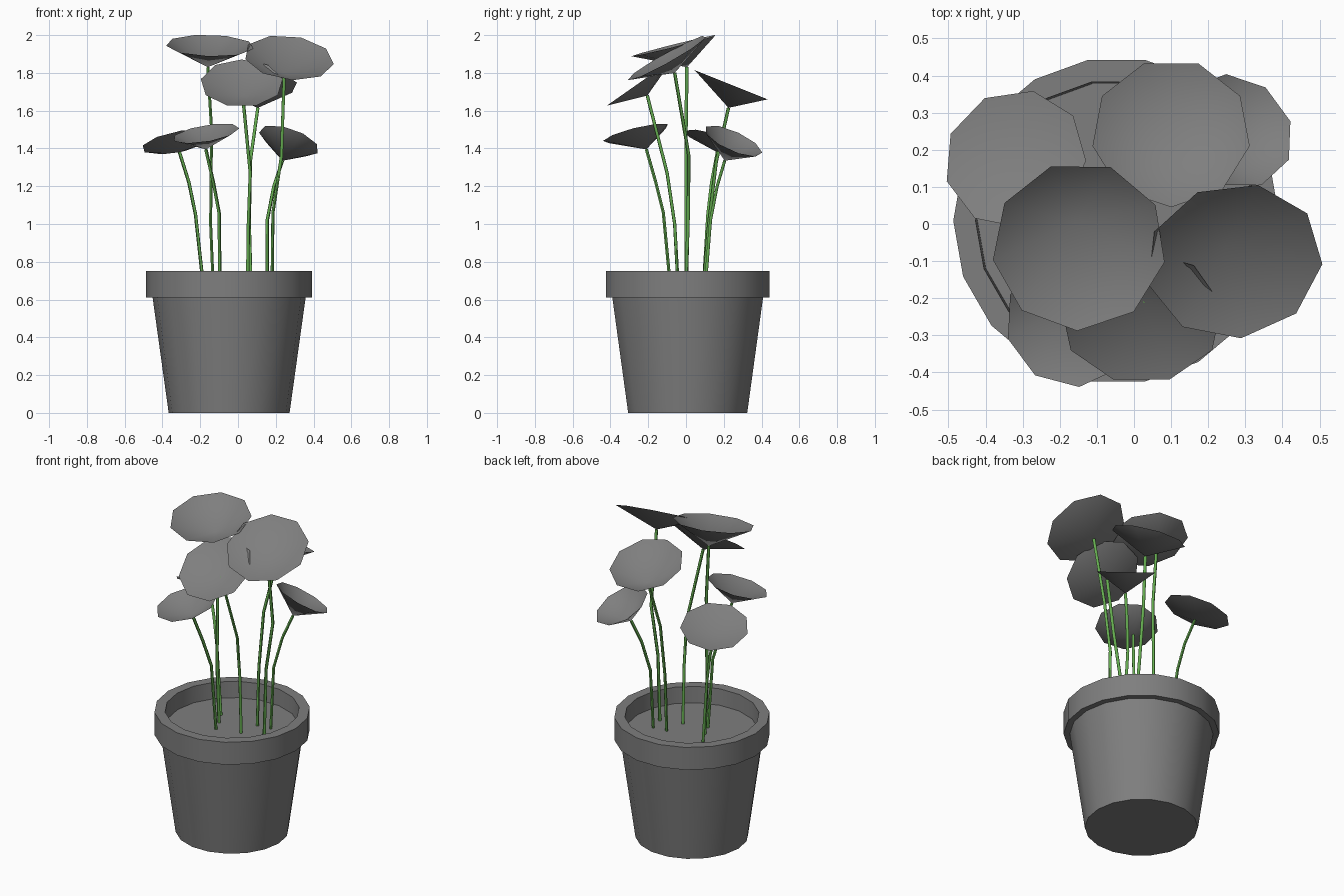
import bpy, bmesh, math
from mathutils import Vector

cube = bpy.data.objects.get("Cube")
if cube:
    bpy.data.objects.remove(cube)


def material(name, color):
    mat = bpy.data.materials.new(name)
    mat.use_nodes = True
    mat.diffuse_color = color
    mat.node_tree.nodes["Principled BSDF"].inputs["Base Color"].default_value = color
    return mat


GREY = material("grey", (0.21, 0.21, 0.21, 1))
GREEN = material("stem green", (0.13, 0.42, 0.08, 1))


def add_object(name, data, mat, angle=30):
    obj = bpy.data.objects.new(name, data)
    bpy.context.collection.objects.link(obj)
    data.materials.append(mat)
    bpy.ops.object.select_all(action="DESELECT")
    obj.select_set(True)
    bpy.context.view_layer.objects.active = obj
    if obj.type == "CURVE":
        bpy.ops.object.convert(target="MESH")
    bpy.ops.object.shade_smooth_by_angle(angle=math.radians(angle))
    return obj


def bridge(bm, low, high):
    n = len(low)
    for i in range(n):
        j = (i + 1) % n
        bm.faces.new((low[i], low[j], high[j], high[i]))


# Pot: one turned profile from the base, over the rim, down to the soil
def build_pot(profile, sides, x, y):
    bm = bmesh.new()
    rings = []
    for r, z in profile:
        angles = [math.tau * i / sides for i in range(sides)]
        rings.append([bm.verts.new((x + r * math.cos(a), y + r * math.sin(a), z))
                      for a in angles])
    for low, high in zip(rings, rings[1:]):
        bridge(bm, low, high)
    bm.faces.new(rings[0][::-1])
    bm.faces.new(rings[-1])
    mesh = bpy.data.meshes.new("pot")
    bm.to_mesh(mesh)
    bm.free()
    add_object("pot", mesh, GREY)


# Blossom: open shallow cone, tilted by its slopes along x and y
def build_blossom(name, apex, centre, radius, slope, phase, sides=9):
    normal = Vector((-slope[0], -slope[1], 1)).normalized()
    tilt = Vector((0, 0, 1)).rotation_difference(normal)
    bm = bmesh.new()
    tip = bm.verts.new(apex)
    rim = []
    for i in range(sides):
        a = math.radians(phase) + math.tau * i / sides
        arm = Vector((math.cos(a), math.sin(a), 0)) * radius
        rim.append(bm.verts.new(Vector(centre) + tilt @ arm))
    for i in range(sides):
        bm.faces.new((tip, rim[i], rim[(i + 1) % sides]))
    mesh = bpy.data.meshes.new(name)
    bm.to_mesh(mesh)
    bm.free()
    add_object(name, mesh, GREY, 60)


# Stem: thin bent tube
def build_stem(name, points):
    curve = bpy.data.curves.new(name, "CURVE")
    curve.dimensions = "3D"
    curve.bevel_depth = 0.009
    curve.bevel_resolution = 1
    curve.use_fill_caps = True
    spline = curve.splines.new("POLY")
    spline.points.add(len(points) - 1)
    for p, co in zip(spline.points, points):
        p.co = (*co, 1)
    add_object(name, curve, GREEN, 60)


build_pot([(0.32, 0), (0.405, 0.61), (0.44, 0.61), (0.44, 0.75),
           (0.38, 0.75), (0.375, 0.65)], 18, -0.047, 0.009)

# Each flower: rim centre, radius, slope, phase, then stem points up to the tip
flowers = {
    "tall_left": ((-0.148, -0.06, 1.945), 0.235, (-0.03, 0.25), 29,
                  [(-0.13, 0, 0.64), (-0.145, 0, 1.0), (-0.14, 0, 1.5), (-0.16, 0.005, 1.83)]),
    "tall_right": ((0.27, -0.1, 1.88), 0.24, (-0.12, 0.56), 36,
                   [(0.18, 0, 0.64), (0.185, 0.012, 1.06), (0.23, 0.015, 1.36), (0.245, -0.06, 1.8)]),
    "middle_front": ((0.02, -0.25, 1.745), 0.22, (0, 0.7), 10,
                     [(0.05, -0.04, 0.64), (0.055, -0.06, 1.0), (0.065, -0.1, 1.27), (0.025, -0.205, 1.68)]),
    "middle_back": ((0.1, 0.245, 1.735), 0.215, (0, -0.4), 30,
                    [(0.07, 0.09, 0.64), (0.06, 0.12, 1.0), (0.065, 0.16, 1.33), (0.105, 0.225, 1.615)]),
    "low_left_back": ((-0.32, 0.175, 1.435), 0.195, (0.2, -0.3), 37,
                      [(-0.18, 0.09, 0.64), (-0.225, 0.115, 1.05), (-0.26, 0.135, 1.22), (-0.31, 0.165, 1.38)]),
    "low_right_back": ((0.27, 0.25, 1.44), 0.167, (-0.35, -0.45), 14,
                       [(0.155, 0.1, 0.64), (0.155, 0.13, 1.02), (0.19, 0.165, 1.2), (0.235, 0.205, 1.335)]),
    "low_left_front": ((-0.17, -0.265, 1.48), 0.18, (0.17, 0.25), 36,
                       [(-0.095, -0.08, 0.64), (-0.1, -0.12, 1.06), (-0.13, -0.16, 1.22), (-0.17, -0.21, 1.395)]),
}
for name, (centre, radius, slope, phase, path) in flowers.items():
    build_stem(name + "_stem", path)
    build_blossom(name + "_blossom", path[-1], centre, radius, slope, phase)
